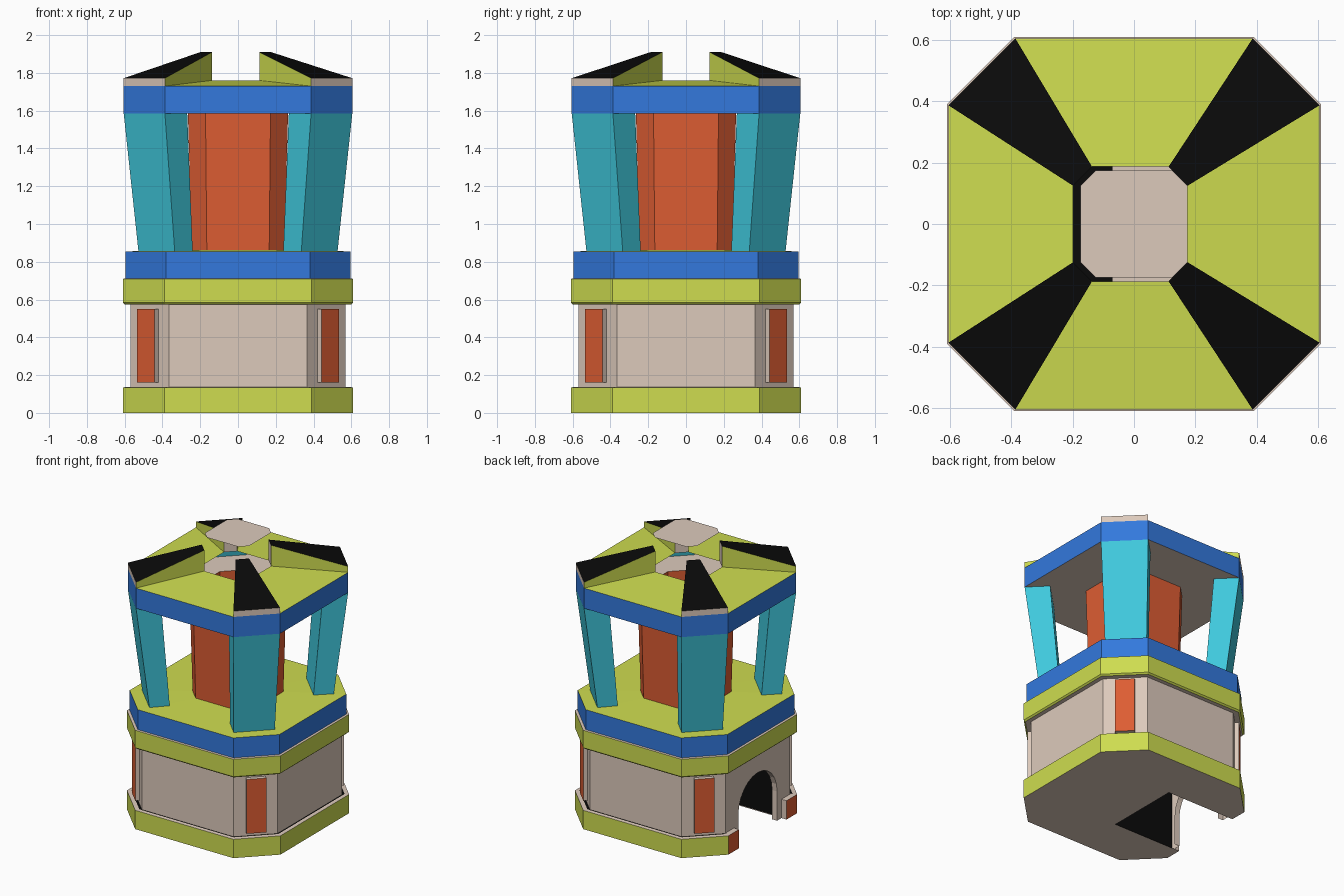
import bpy
from math import sin, cos, pi
from mathutils import Matrix, Vector

if "Cube" in bpy.data.objects:
    bpy.data.objects.remove(bpy.data.objects["Cube"])

COLORS = {
    "lime": (0.62, 0.72, 0.08), "blue": (0.033, 0.19, 0.72),
    "teal": (0.05, 0.58, 0.72), "orange": (0.73, 0.11, 0.033),
    "beige": (0.72, 0.59, 0.50), "black": (0.003, 0.003, 0.003),
}
MATS = {}
for key, rgb in COLORS.items():
    MATS[key] = bpy.data.materials.new(key)
    MATS[key].diffuse_color = (*rgb, 1)


def build(name, polys):
    """polys: list of (colour, list of points); one object with welded colours."""
    verts, faces, index, used = [], [], [], []
    for col, pts in polys:
        if col not in used:
            used.append(col)
        faces.append(range(len(verts), len(verts) + len(pts)))
        verts += [tuple(p) for p in pts]
        index.append(used.index(col))
    me = bpy.data.meshes.new(name)
    me.from_pydata(verts, [], [list(f) for f in faces])
    for col in used:
        me.materials.append(MATS[col])
    for p, i in zip(me.polygons, index):
        p.material_index = i
    ob = bpy.data.objects.new(name, me)
    bpy.context.collection.objects.link(ob)
    return ob


def octa(h, c, z, dx=0):
    """Octagon with flat sides at +-h and corners at +-c; side 6 faces -x."""
    pts = [(-c, -h), (c, -h), (h, -c), (h, c), (c, h), (-c, h), (-h, c), (-h, -c)]
    return [(x + dx, y, z) for x, y in pts]


def loft(levels, colors, sides=range(8)):
    """Quads between successive octagon levels."""
    out = []
    for a, b, col in zip(levels, levels[1:], colors):
        p, q = octa(*a), octa(*b)
        for i in sides:
            j = (i + 1) % 8
            out.append((col, [p[i], p[j], q[j], q[i]]))
    return out


def hexa(b, t, colors):
    """Six-sided block from bottom and top loops; colours: 4 sides, top, bottom."""
    out = [(colors[i], [b[i], b[(i + 1) % 4], t[(i + 1) % 4], t[i]]) for i in range(4)]
    return out + [(colors[4], t), (colors[5], b[::-1])]


NO_DOOR = (0, 1, 2, 3, 4, 5, 7)
GAP = 0.27

# Floor with the doorway notch
o = octa(0.61, 0.39, 0)
notch = [(-0.61, GAP, 0), (-0.07, GAP, 0), (-0.07, -GAP, 0), (-0.61, -GAP, 0)]
build("floor", [("beige", (o[:7] + notch + o[7:])[::-1])])

# Bottom ring, open on the door side
build("bottom_ring", loft(
    [(0.61, 0.39, 0), (0.61, 0.39, 0.135), (0.585, 0.375, 0.137), (0.565, 0.362, 0.13)],
    ["lime", "beige", "black"], NO_DOOR))

# Ring ends beside the doorway
for s, name in ((1, "left_ring_end"), (-1, "right_ring_end")):
    y0, y1 = sorted((s * GAP, s * 0.388))
    b = [(-0.61, y1, 0), (-0.61, y0, 0), (-0.57, y0, 0), (-0.57, y1, 0)]
    t = [(x, y, 0.135) for x, y, z in b]
    build(name, hexa(b, t, ["orange", "beige", "beige", "beige", "beige", "beige"]))

# Wall with an arched doorway
wall = loft([(0.57, 0.365, 0.02), (0.57, 0.365, 0.58)], ["beige"], NO_DOOR)
arch = [(0.22, 0)] + [(0.22 * cos(pi * i / 12), 0.21 + 0.22 * sin(pi * i / 12))
                      for i in range(13)] + [(-0.22, 0)]
rect = [(-0.365, 0), (-0.365, 0.58), (0.365, 0.58), (0.365, 0)]
wall.append(("beige", [(-0.57, y, z) for y, z in rect + arch]))
for (ya, za), (yb, zb) in zip(arch, arch[1:]):
    wall.append(("beige", [(-0.57, ya, za), (-0.57, yb, zb), (-0.53, yb, zb), (-0.53, ya, za)]))
build("wall", wall)

# Dark doorway recess: side walls, end wall and ceiling
x0, x1, w, h = -0.56, -0.07, 0.28, 0.5
build("doorway_recess", [
    ("black", [(x0, w, 0), (x1, w, 0), (x1, w, h), (x0, w, h)]),
    ("black", [(x1, -w, 0), (x0, -w, 0), (x0, -w, h), (x1, -w, h)]),
    ("black", [(x1, w, 0), (x1, -w, 0), (x1, -w, h), (x1, w, h)]),
    ("black", [(x0, -w, h), (x1, -w, h), (x1, w, h), (x0, w, h)]),
])

# Upper ring, deck and hollow core
build("upper_ring", loft(
    [(0.55, 0.35, 0.575), (0.60, 0.385, 0.575), (0.61, 0.39, 0.585), (0.61, 0.39, 0.71),
     (0.57, 0.37, 0.712)], ["beige", "lime", "lime", "beige"]))
build("deck", loft([(0.595, 0.38, 0.712), (0.595, 0.38, 0.855), (0.245, 0.165, 0.862)],
                   ["blue", "lime"]))
build("core", loft([(0.245, 0.165, 0.855), (0.265, 0.172, 1.585)], ["orange"]))

# Roof: underside, blue band, four shallow panels
band, hole = (0.605, 0.387, 1.73), (0.187, 0.125, 1.76, -0.012)
build("roof_band", loft([(0.265, 0.172, 1.585), (0.605, 0.387, 1.585), band],
                        ["beige", "blue"]))
build("roof_panels", loft([band, hole], ["lime"], (0, 2, 4, 6)))

# Parts repeated at the four corners
low_out, low_in = octa(*band), octa(*hole)
top_out, top_in = octa(0.605, 0.387, 1.772), octa(0.187, 0.125, 1.91, -0.012)
for n, corner in enumerate(("front_right", "back_right", "back_left", "front_left")):
    rot = Matrix.Rotation(n * pi / 2, 3, "Z")

    def turn(pts):
        return [rot @ Vector(p) for p in pts]

    # Roof ridge wedge
    i, j = 2 * n + 1, (2 * n + 2) % 8
    build(corner + "_ridge", hexa(
        [low_out[i], low_out[j], low_in[j], low_in[i]],
        [top_out[i], top_out[j], top_in[j], top_in[i]],
        ["beige", "lime", "beige", "lime", "black", "beige"]))

    # Leaning column
    def section(a, b, d, z):
        return turn([(a, -b, z), (b, -a, z), (b - d, -a + d, z), (a - d, -b + d, z)])
    low, mid = section(0.335, 0.527, 0.095, 0.855), section(0.387, 0.605, 0.118, 1.585)
    top = section(0.38, 0.595, 0.118, 1.68)
    teal = ["teal"] * 6
    build(corner + "_column", hexa(low, mid, teal)[:4] + hexa(mid, top, teal)[:5])

    # Raised panel on the wall corner
    def plate(z):
        c, u, d = 0.4675, 0.046, 0.021
        return turn([(c - u + d, -c - u - d, z), (c + u + d, -c + u - d, z),
                     (c + u, -c + u, z), (c - u, -c - u, z)])
    build(corner + "_panel", hexa(plate(0.16), plate(0.55),
                                  ["orange", "beige", "beige", "beige", "beige", "beige"]))

# Floating flat cap
build("cap", [("beige", octa(0.175, 0.125, 2.0))])

for m in bpy.data.materials:
    if m.users and not m.is_grease_pencil:
        m.use_nodes = True
        m.node_tree.nodes["Principled BSDF"].inputs["Base Color"].default_value = m.diffuse_color
